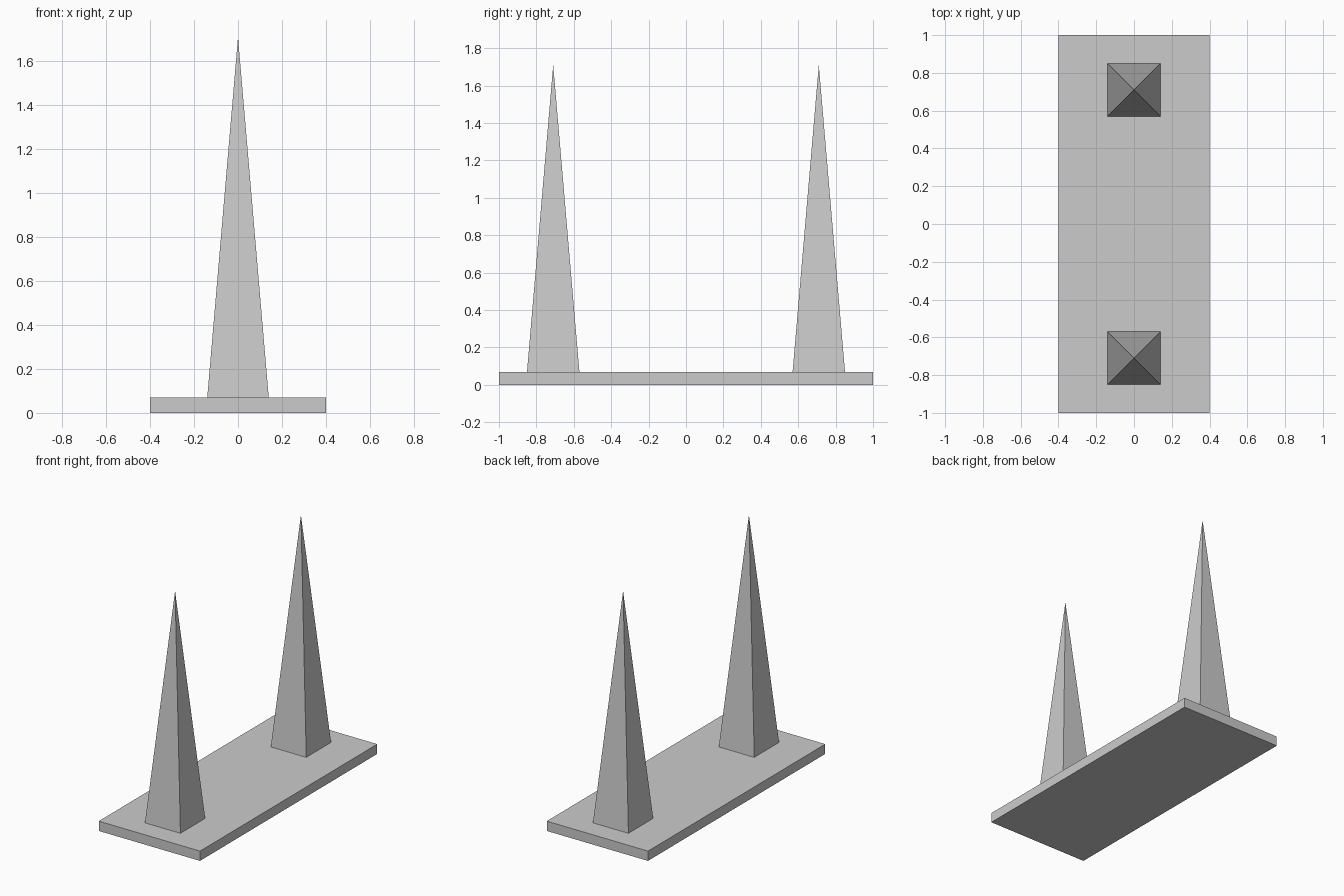
import bpy
import math

if "Cube" in bpy.data.objects:
    bpy.data.objects.remove(bpy.data.objects["Cube"])

grey = bpy.data.materials.new("light grey")
grey.diffuse_color = (0.6, 0.6, 0.6, 1)
grey.use_nodes = True
grey.node_tree.nodes["Principled BSDF"].inputs["Base Color"].default_value = grey.diffuse_color

BASE_TOP = 0.07
SPIKE_TOP = 1.71
SPIKE_HALF = 0.14

# Flat rectangular base plate
bpy.ops.mesh.primitive_cube_add(size=1, location=(0, 0, BASE_TOP / 2))
base = bpy.context.object
base.name = "base_plate"
base.scale = (0.8, 2.0, BASE_TOP)
bpy.ops.object.transform_apply(location=False, rotation=False, scale=True)
base.data.materials.append(grey)


# Four-sided pointed spike standing on the plate
def add_spike(name, y):
    height = SPIKE_TOP - BASE_TOP
    bpy.ops.mesh.primitive_cone_add(
        vertices=4, radius1=SPIKE_HALF * math.sqrt(2), radius2=0, depth=height,
        location=(0, y, BASE_TOP + height / 2), rotation=(0, 0, math.pi / 4))
    spike = bpy.context.object
    spike.name = name
    bpy.ops.object.transform_apply(location=False, rotation=True, scale=False)
    spike.data.materials.append(grey)


add_spike("front_spike", -0.71)
add_spike("back_spike", 0.71)
